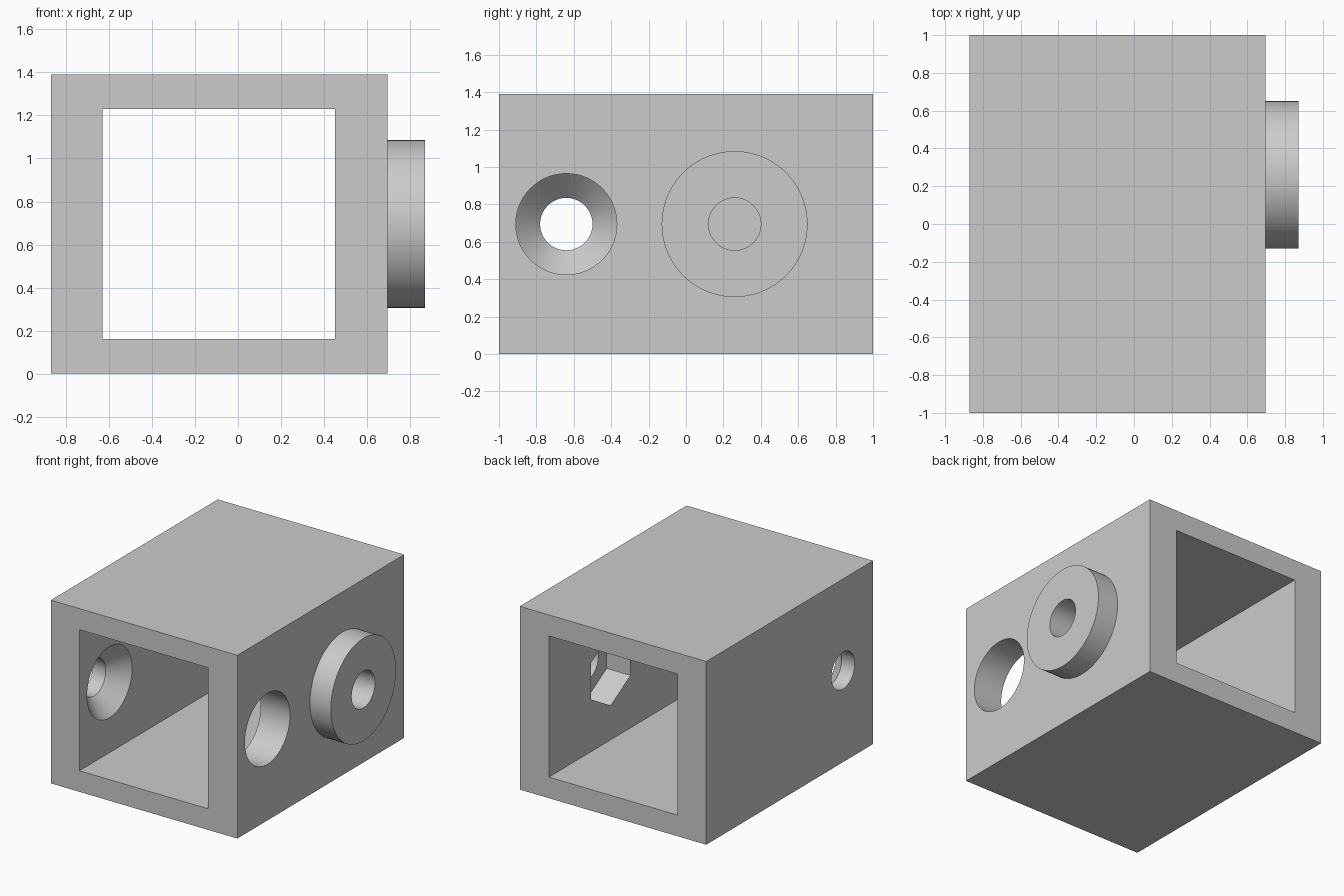
import bpy
from math import radians, pi
from mathutils import Matrix, Vector

cube = bpy.data.objects.get("Cube")
if cube:
    bpy.data.objects.remove(cube, do_unlink=True)

# Main dimensions
X0, X1, H = -0.87, 0.695, 1.39            # outer shell
IN0, IN1, IZ0, IZ1 = -0.63, 0.45, 0.16, 1.23  # square passage
MID_Z = H / 2
BOLT_Y, KNOB_Y = -0.64, 0.26

grey = bpy.data.materials.new("plain grey")
grey.use_nodes = True
grey.diffuse_color = (0.6, 0.6, 0.6, 1)
grey.node_tree.nodes["Principled BSDF"].inputs["Base Color"].default_value = (0.6, 0.6, 0.6, 1)


def box(name, low, high):
    low, high = Vector(low), Vector(high)
    bpy.ops.mesh.primitive_cube_add(size=1)
    ob = bpy.context.object
    ob.name = name
    ob.data.transform(Matrix.Translation((low + high) / 2) @ Matrix.Diagonal((*(high - low), 1)))
    ob.data.materials.append(grey)
    return ob


def round_x(name, y, xa, xb, ra, rb=None, sides=96):
    """Cylinder or cone along x, from xa to xb, at mid height."""
    bpy.ops.mesh.primitive_cone_add(vertices=sides, radius1=ra, radius2=ra if rb is None else rb,
                                    depth=xb - xa)
    ob = bpy.context.object
    ob.name = name
    ob.data.transform(Matrix.Translation(((xa + xb) / 2, y, MID_Z)) @ Matrix.Rotation(pi / 2, 4, 'Y'))
    ob.data.materials.append(grey)
    return ob


def combine(target, other, operation):
    mod = target.modifiers.new(operation, 'BOOLEAN')
    mod.operation, mod.solver, mod.object = operation, 'EXACT', other
    bpy.context.view_layer.objects.active = target
    bpy.ops.object.modifier_apply(modifier=mod.name)
    bpy.data.objects.remove(other, do_unlink=True)


# Square tube with a round boss on its side
housing = box("housing", (X0, -1, 0), (X1, 1, H))
combine(housing, round_x("boss", KNOB_Y, X1 - 0.1, 0.87, 0.39), 'UNION')

# Passage, access hole, countersunk screw hole, boss bore and nut pocket
e = 0.02
cutters = [
    box("passage", (IN0, -1.1, IZ0), (IN1, 1.1, IZ1)),
    round_x("access_hole", BOLT_Y, IN1 - 0.1, X1 + 0.1, 0.27),
    round_x("screw_hole", BOLT_Y, X0 - 0.1, IN0 + 0.1, 0.14),
    round_x("countersink", BOLT_Y, IN0 - 0.13 - e, IN0 + e, 0.14 - e, 0.27 + e),
    round_x("boss_bore", KNOB_Y, IN1 - 0.1, 1, 0.14),
    round_x("nut_pocket", KNOB_Y, IN1 - 0.1, IN1 + 0.2, 0.275, sides=6),
]
# Stand the hexagon on a corner
cutters[-1].data.transform(Matrix.Translation((0, KNOB_Y, MID_Z)) @ Matrix.Rotation(pi / 6, 4, 'X')
                           @ Matrix.Translation((0, -KNOB_Y, -MID_Z)))
low = min(v.co.z for v in cutters[-1].data.vertices)
if low > MID_Z - 0.26:
    cutters[-1].data.transform(Matrix.Translation((0, KNOB_Y, MID_Z)) @ Matrix.Rotation(pi / 6, 4, 'X')
                               @ Matrix.Translation((0, -KNOB_Y, -MID_Z)))
for cutter in cutters:
    combine(housing, cutter, 'DIFFERENCE')

# Smooth the round walls, keep the edges sharp
bpy.ops.object.select_all(action='DESELECT')
housing.select_set(True)
bpy.context.view_layer.objects.active = housing
bpy.ops.object.shade_smooth_by_angle(angle=radians(25))
